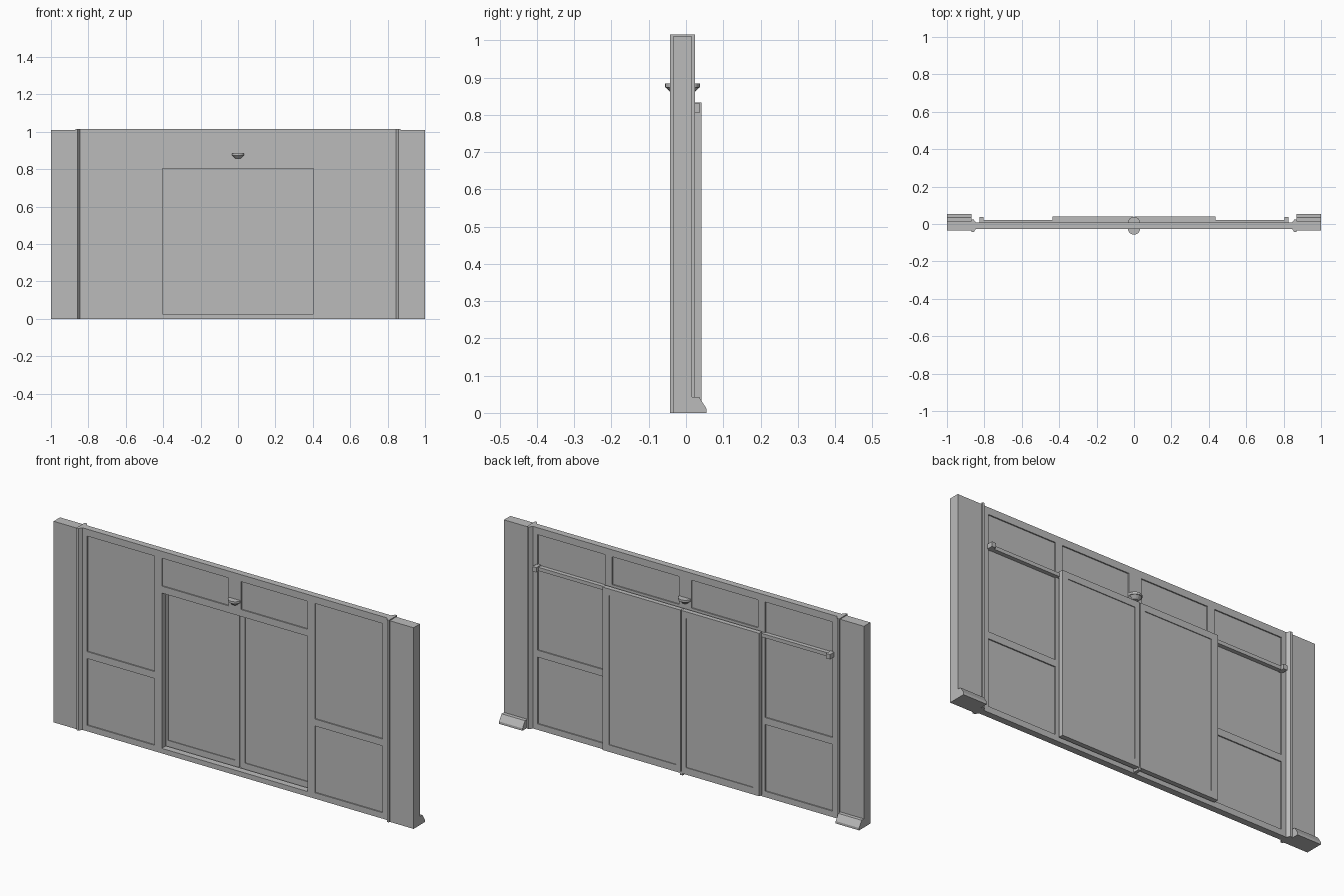
import bpy
import bmesh
from mathutils import Matrix, Vector

cube = bpy.data.objects.get("Cube")
if cube:
    bpy.data.objects.remove(cube, do_unlink=True)

grey = bpy.data.materials.new("plain_grey")
grey.use_nodes = True
tone = (0.5, 0.5, 0.5, 1)
grey.diffuse_color = tone
grey.node_tree.nodes["Principled BSDF"].inputs["Base Color"].default_value = tone


def finish(name, bm):
    bmesh.ops.recalc_face_normals(bm, faces=bm.faces)
    mesh = bpy.data.meshes.new(name)
    bm.to_mesh(mesh)
    bm.free()
    mesh.materials.append(grey)
    obj = bpy.data.objects.new(name, mesh)
    bpy.context.collection.objects.link(obj)
    return obj


def boxes(name, ranges):
    """One object from boxes given as (x0, x1, y0, y1, z0, z1)."""
    bm = bmesh.new()
    for x0, x1, y0, y1, z0, z1 in ranges:
        centre = Vector((x0 + x1, y0 + y1, z0 + z1)) / 2
        size = Vector((x1 - x0, y1 - y0, z1 - z0))
        bmesh.ops.create_cube(bm, size=1, matrix=Matrix.Translation(centre) @ Matrix.Diagonal(size).to_4x4())
    return finish(name, bm)


def prism(name, points, offset):
    """Extrude a closed outline along an offset."""
    bm = bmesh.new()
    face = bm.faces.new([bm.verts.new(p) for p in points])
    moved = bmesh.ops.extrude_face_region(bm, geom=[face])["geom"]
    bmesh.ops.translate(bm, vec=offset, verts=[g for g in moved if isinstance(g, bmesh.types.BMVert)])
    if not face.is_valid or len(bm.faces) < len(points) + 2:
        bmesh.ops.holes_fill(bm, edges=bm.edges)
    return finish(name, bm)


def carve(obj, ranges):
    cutter = boxes("cutter", ranges)
    cutter.hide_render = True
    mod = obj.modifiers.new("carve", 'BOOLEAN')
    mod.operation = 'DIFFERENCE'
    mod.solver = 'EXACT'
    mod.object = cutter
    bpy.context.view_layer.objects.active = obj
    bpy.ops.object.modifier_apply(modifier=mod.name)
    bpy.data.objects.remove(cutter, do_unlink=True)


front, back, recess = -0.026, 0.007, 0.006

# Wall with a doorway and sunken panels on both faces
wall = boxes("wall", [(-0.86, 0.86, front, back, 0, 1.015)])
cuts = [(-0.405, 0.405, -0.1, 0.1, 0.025, 0.805)]
for s in (-1, 1):
    for a, b, z0, z1 in ((0.445, 0.82, 0.03, 0.365), (0.445, 0.82, 0.40, 0.98), (0.035, 0.405, 0.84, 0.98)):
        x0, x1 = sorted((s * a, s * b))
        cuts.append((x0, x1, front - 0.05, front + recess, z0, z1))
        cuts.append((x0, x1, back - recess, back + 0.05, z0, z1))
carve(wall, cuts)

for s, side in ((-1, "right"), (1, "left")):
    # End pillar, chamfered jamb and sloped skirting
    x0, x1 = sorted((s * 0.86, s))
    boxes(side + "_pillar", [(x0, x1, -0.035, 0.016, 0, 1.01)])
    jamb = ((0.845, front), (0.857, -0.043), (0.868, -0.043),
            (0.868, 0.024), (0.857, 0.024), (0.845, back))
    prism(side + "_jamb", [(s * x, y, 0) for x, y in jamb], (0, 0, 1.015))
    skirt = ((0.01, 0), (0.0545, 0), (0.0545, 0.012), (0.035, 0.043), (0.01, 0.043))
    prism(side + "_skirting", [(s * 0.87, y, z) for y, z in skirt], (s * 0.13, 0, 0))

    # Sliding door leaf with a sunken panel on each face
    x0, x1 = sorted((s * 0.003, s * 0.435))
    leaf = boxes(side + "_door_leaf", [(x0, x1, 0.017, 0.041, 0.015, 0.833)])
    p0, p1 = sorted((s * 0.028, s * 0.40))
    carve(leaf, [(p0, p1, 0, 0.021, 0.05, 0.80), (p0, p1, 0.037, 0.06, 0.05, 0.80)])

    # Stop block at the end of the rail
    x0, x1 = sorted((s * 0.805, s * 0.827))
    boxes(side + "_rail_stop", [(x0, x1, 0, 0.038, 0.806, 0.83)])

# Sliding rail, door meeting strip and floor guide
boxes("sliding_rail", [(-0.815, 0.815, 0, 0.022, 0.808, 0.826)])
boxes("meeting_strip", [(-0.004, 0.004, 0.022, 0.034, 0.015, 0.833)])
boxes("floor_guide", [(-0.008, 0.008, 0.005, 0.038, 0.004, 0.022)])

# Round lamps above the doorway, front and back
for name, y in (("front_lamp", -0.024), ("back_lamp", 0.005)):
    bm = bmesh.new()
    for r0, r1, z0, z1 in ((0.033, 0.033, 0.873, 0.884), (0.015, 0.030, 0.858, 0.873)):
        bmesh.ops.create_cone(bm, cap_ends=True, segments=16, radius1=r0, radius2=r1, depth=z1 - z0,
                              matrix=Matrix.Translation((0, y, (z0 + z1) / 2)))
    finish(name, bm)
